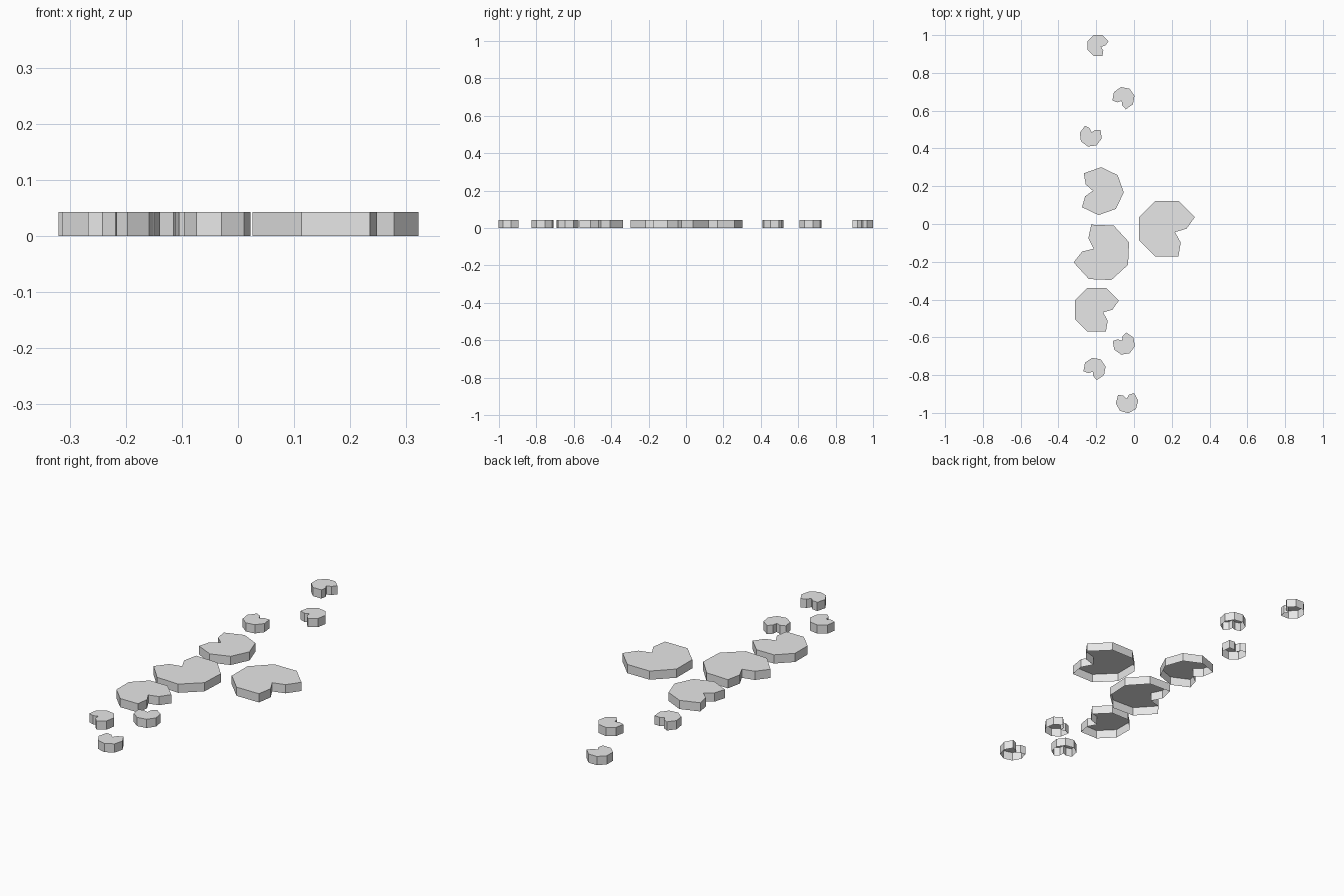
import bpy
import bmesh
from math import cos, sin, radians

cube = bpy.data.objects.get("Cube")
if cube:
    bpy.data.objects.remove(cube, do_unlink=True)

THICKNESS = 0.043
SIDES = 8

# Single flat material
grey = bpy.data.materials.new("light grey")
grey.use_nodes = True
colour = (0.8, 0.8, 0.8, 1)
grey.diffuse_color = colour
grey.node_tree.nodes["Principled BSDF"].inputs["Base Color"].default_value = colour


def pad_outline(radius, notch_angle):
    """Octagon with one corner replaced by a V-shaped notch."""
    step = 360 / SIDES
    polar = [(0.29, 0), (0.65, step / 2)]
    polar += [(1, step * k) for k in range(1, SIDES)]
    polar.append((0.65, -step / 2))
    return [(radius * r * cos(radians(a + notch_angle)),
             radius * r * sin(radians(a + notch_angle))) for r, a in polar]


def lily_pad(name, x, y, radius, notch_angle):
    """Flat top with straight side walls, open underneath."""
    bm = bmesh.new()
    outline = pad_outline(radius, notch_angle)
    top = [bm.verts.new((px, py, THICKNESS)) for px, py in outline]
    base = [bm.verts.new((px, py, 0)) for px, py in outline]
    bm.faces.new(top)
    for i in range(len(top)):
        j = (i + 1) % len(top)
        bm.faces.new((base[i], base[j], top[j], top[i]))
    mesh = bpy.data.meshes.new(name)
    bm.to_mesh(mesh)
    bm.free()
    mesh.materials.append(grey)
    pad = bpy.data.objects.new(name, mesh)
    pad.location = (x, y, 0)
    bpy.context.collection.objects.link(pad)


# Large pads: name, x, y, radius, notch direction
lily_pad("large_pad_left", 0.174, -0.025, 0.16, -22.5)
lily_pad("large_pad_back", -0.181, 0.174, 0.127, 177)
lily_pad("large_pad_middle", -0.173, -0.15, 0.156, 155)
lily_pad("large_pad_front", -0.197, -0.454, 0.126, -22.5)

# Small pads: x, y, notch direction
small_pads = [
    (-0.19, 0.945, -22.5),
    (-0.056, 0.666, 237),
    (-0.229, 0.468, 75),
    (-0.054, -0.633, 122),
    (-0.209, -0.767, 237),
    (-0.037, -0.942, 97),
]
for number, (x, y, notch) in enumerate(small_pads, 1):
    lily_pad(f"small_pad_{number}", x, y, 0.06, notch)
